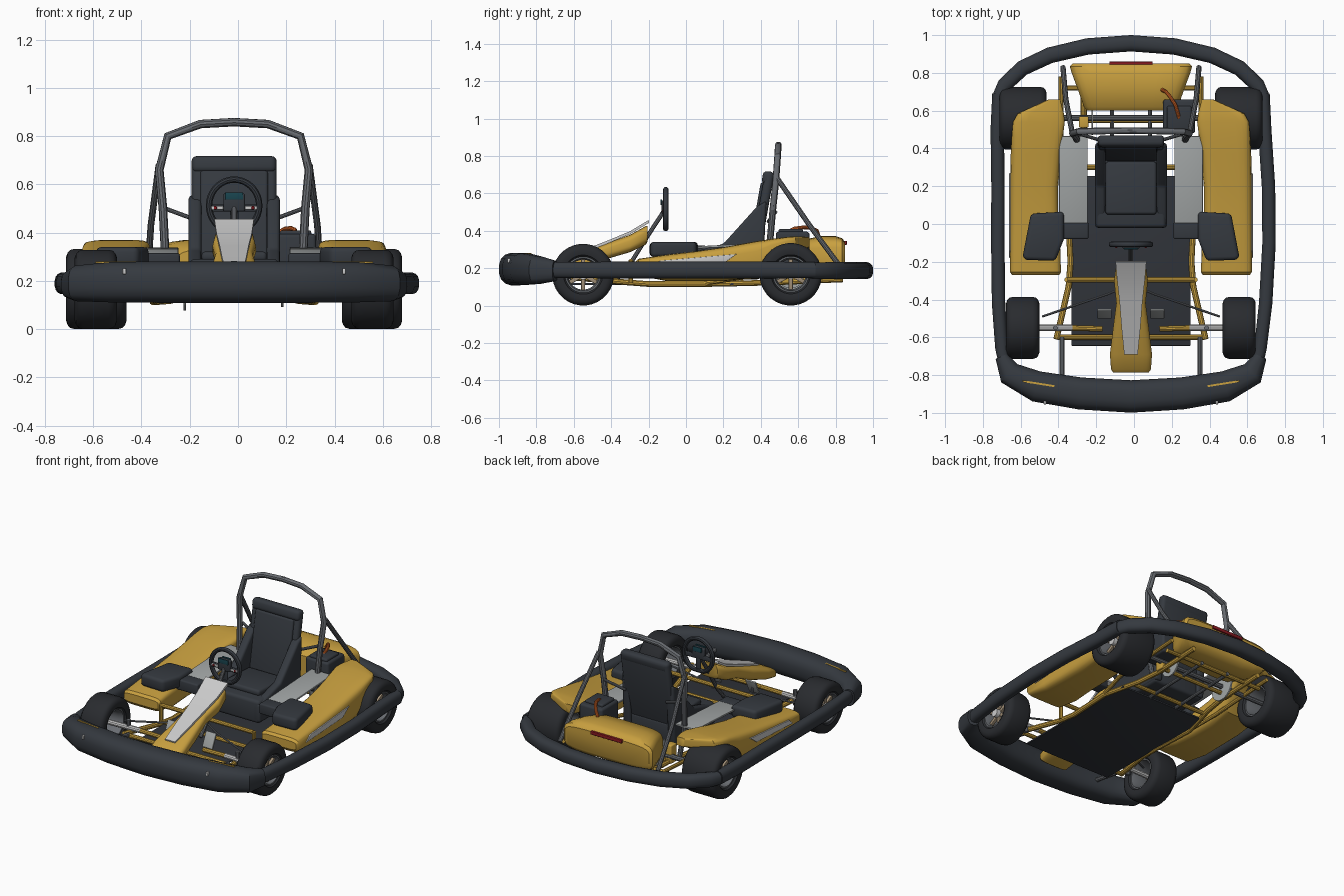
import bpy, bmesh
from math import sin, cos, pi, radians, copysign
from mathutils import Vector

if "Cube" in bpy.data.objects:
    bpy.data.objects.remove(bpy.data.objects["Cube"])

MATS = {}
COL = dict(yellow=(.58, .35, .05), dark=(.035, .041, .05), rubber=(.022, .024, .028),
           steel=(.14, .15, .165), light=(.62, .64, .62), panel=(.36, .38, .38), red=(.25, .01, .015),
           orange=(.65, .13, .02), screen=(.01, .06, .08), bronze=(.35, .27, .18), floor=(.03, .034, .042))

def finish(ob, mat, bevel=0):
    if mat not in MATS:
        MATS[mat] = bpy.data.materials.new(mat)
        MATS[mat].diffuse_color = (*COL[mat], 1)
    ob.data.materials.append(MATS[mat])
    if bevel:
        m = ob.modifiers.new("bevel", 'BEVEL')
        m.width, m.segments, m.limit_method = bevel, 3, 'ANGLE'
    return ob

def link(name, data):
    ob = bpy.data.objects.new(name, data)
    bpy.context.collection.objects.link(ob)
    return ob

def loft(name, rings, mat, bevel=0, cap=True):
    """Skin a list of closed point rings."""
    bm = bmesh.new()
    vs = [[bm.verts.new(p) for p in r] for r in rings]
    n = len(rings[0])
    for a, b in zip(vs, vs[1:]):
        for i in range(n):
            bm.faces.new((a[i], a[(i + 1) % n], b[(i + 1) % n], b[i]))
    if cap:
        bm.faces.new(vs[0])
        bm.faces.new(vs[-1])
    bmesh.ops.recalc_face_normals(bm, faces=bm.faces)
    me = bpy.data.meshes.new(name)
    bm.to_mesh(me)
    bm.free()
    return finish(link(name, me), mat, bevel)

def ring(c, u, v, p=2, n=16):
    """Superellipse ring around c spanned by half-axes u and v."""
    c, u, v = Vector(c), Vector(u), Vector(v)
    f = lambda t: copysign(abs(t) ** (2 / p), t)
    return [c + u * f(cos(2 * pi * (i + .5) / n)) + v * f(sin(2 * pi * (i + .5) / n)) for i in range(n)]

def sweep(name, st, mat, p=2.5):
    """Horizontal sweep through stations (x, y, z, half width, half height)."""
    rings = []
    for i, (x, y, z, w, h) in enumerate(st):
        a, b = st[max(i - 1, 0)], st[min(i + 1, len(st) - 1)]
        t = Vector((b[0] - a[0], b[1] - a[1], 0)).normalized()
        rings.append(ring((x, y, z), (-t.y * w, t.x * w, 0), (0, 0, h), p))
    return loft(name, rings, mat)

def box(name, size, loc, mat, bevel=.01, rot=(0, 0, 0)):
    x, y, z = (s / 2 for s in size)
    ob = loft(name, [[(-x, -y, k), (x, -y, k), (x, y, k), (-x, y, k)] for k in (-z, z)], mat, bevel)
    ob.location, ob.rotation_euler = loc, [radians(r) for r in rot]
    return ob

def prism(name, prof, x0, x1, mat, bevel=.01):
    return loft(name, [[(x, y, z) for y, z in prof] for x in (x0, x1)], mat, bevel)

def lathe(name, prof, c, mat, n=32, cap=False):
    """Revolve (x, radius) around an axis along x through c."""
    return loft(name, [ring((c[0] + x, c[1], c[2]), (0, r, 0), (0, 0, r), 2, n) for x, r in prof], mat, cap=cap)

def tube(name, pts, r, mat):
    cu = bpy.data.curves.new(name, 'CURVE')
    cu.dimensions, cu.bevel_depth, cu.bevel_resolution, cu.use_fill_caps = '3D', r, 3, True
    sp = cu.splines.new('POLY')
    sp.points.add(len(pts) - 1)
    for q, p in zip(sp.points, pts):
        q.co = (*p, 1)
    return finish(link(name, cu), mat)

def mirror_path(half):
    """Half path from the outer right end to the centre -> whole path."""
    return half + [(-p[0], *p[1:]) for p in half[-2::-1]]

# bumpers
sweep("front_bumper", mirror_path([(.685, -.70, .185, .035, .055), (.645, -.79, .19, .065, .075), (.5, -.86, .195, .083, .085),
      (.27, -.897, .195, .086, .087), (0, -.913, .195, .087, .088)]), 'dark', 2.6)
sweep("rear_bumper", mirror_path([(.70, .67, .187, .036, .043), (.67, .735, .187, .04, .045), (.575, .825, .187, .042, .046),
      (.43, .893, .187, .043, .046), (.23, .94, .187, .044, .046), (0, .957, .187, .044, .046)]), 'dark')

def wheel(tag, c, R, w, s):
    h, ri = w / 2, .1
    lathe(tag + "_tire", [(-h * .8, ri - .008), (-h * .95, ri + .005), (-h, R * .8), (-h + .006, R * .9), (-h + .016, R * .97), (-h + .035, R),
          (h - .035, R), (h - .016, R * .97), (h - .006, R * .9), (h, R * .8), (h * .95, ri + .005), (h * .8, ri - .008)], c, 'rubber')
    lathe(tag + "_rim", [(-h * .85, ri), (-h * .85, ri - .012), (-h * .5, ri - .02), (h * .5, ri - .02), (h * .85, ri - .012), (h * .85, ri)], c, 'steel')
    lathe(tag + "_hub", [(-.04, .026), (.04, .026)], (c[0] + s * h * .4, c[1], c[2]), 'light', 20, True)
    for k in range(6):
        a = k * 60
        t = radians(a)
        box(tag + "_spoke", (.02, .022, .08), (c[0] + s * h * .45, c[1] - .048 * sin(t), c[2] + .048 * cos(t)), 'bronze', .003, (a, 0, 0))

for s, side in ((1, "right"), (-1, "left")):
    sweep(side + "_side_rail", [(s * .655, -.80, .19, .03, .04), (s * .685, -.66, .19, .034, .044), (s * .707 + .006, -.42, .19, .036, .045),
          (s * .718 + .013, -.1, .19, .036, .045), (s * .716 + .012, .2, .19, .036, .045), (s * .708, .5, .19, .036, .045), (s * .70, .69, .19, .035, .044)], 'dark')
    wheel(side + "_front_wheel", (s * .573, -.55, .165), .165, .175, s)
    wheel(side + "_rear_wheel", (s * .571, .56, .167), .167, .25, s)

    # side pods with rear fender, stripe, pads and seat side panels
    pod = [(-.27, .38, .63, .18, .235), (-.255, .37, .64, .16, .25), (-.1, .375, .64, .13, .272), (.05, .385, .64, .13, .29), (.2, .385, .64, .13, .312),
           (.37, .37, .637, .15, .343), (.46, .36, .632, .24, .357), (.54, .35, .625, .29, .367), (.585, .355, .60, .3, .37), (.66, .375, .435, .31, .367)]
    loft(side + "_pod", [ring((s * (a + b) / 2, y, (c + d) / 2), ((b - a) / 2, 0, 0), (0, 0, (d - c) / 2), 5, 24)
         for y, a, b, c, d in pod], 'yellow')
    prism(side + "_pod_stripe", [(-.18, .205), (.2, .225), (.27, .275), (-.14, .24)], s * .63, s * .645, 'light', .002)
    loft(side + "_pod_pad", [[(s * x, y, z) for x, y in ((.355, .065), (.53, .055), (.575, -.18), (.55, -.19), (.40, -.195), (.355, -.08))]
         for z in (.26, .34)], 'dark', .02)
    box(side + "_seat_side_panel", (.15, .46, .012), (s * .305, .235, .32), 'panel', .003, (3, 0, 0))
    box(side + "_panel_box", (.16, .09, .07), (s * .305, -.035, .28), 'dark')

    # seat bolster
    prism(side + "_seat_bolster", [(-.02, .15), (-.02, .27), (.2, .33), (.38, .53), (.43, .56), (.41, .15)], s * .135, s * .19, 'dark', .015)

    # chassis rail, posts, steering gear
    tube(side + "_frame_rail", [(s * .395, -.61, .15), (s * .33, -.33, .125), (s * .32, -.2, .115), (s * .335, .1, .115), (s * .27, .35, .12),
         (s * .25, .5, .125), (s * .25, .84, .14)], .016, 'yellow')
    tube(side + "_frame_brace", [(s * .335, .1, .12), (s * .37, .3, .15), (s * .37, .78, .18)], .013, 'yellow')
    tube(side + "_front_post", [(s * .34, -.295, .12), (s * .34, -.295, .24)], .013, 'yellow')
    tube(side + "_front_beam", [(s * .15, -.555, .17), (s * .32, -.55, .17)], .015, 'yellow')
    tube(side + "_stub_axle", [(s * .31, -.55, .17), (s * .58, -.55, .165)], .017, 'light')
    tube(side + "_kingpin", [(s * .40, -.55, .12), (s * .40, -.55, .22)], .013, 'steel')
    tube(side + "_tie_rod", [(s * .03, -.33, .22), (s * .12, -.37, .2), (s * .47, -.49, .17)], .006, 'steel')
    tube(side + "_bumper_mount", [(s * .365, -.60, .15), (s * .365, -.84, .19)], .014, 'steel')
    box(side + "_pedal", (.075, .012, .1), (s * .14, -.475, .2), 'panel', .004, (-25, 0, 0))
    tube(side + "_pedal_arm", [(s * .14, -.46, .12), (s * .14, -.475, .2)], .007, 'steel')
    box(side + "_bumper_stripe", (.17, .01, .006), (s * .49, -.845, .278), 'yellow', 0, (0, 0, s * 9))
    box(side + "_headlight", (.014, .02, .025), (s * .455, -.945, .24), 'light', .004)
    box(side + "_rear_bracket", (.05, .06, .12), (s * .25, .54, .18), 'yellow', .006)

    # roll hoop foot and back stay
    tube(side + "_hoop_stay", [(s * .312, .488, .68), (s * .345, .66, .43), (s * .36, .83, .2)], .014, 'steel')
    tube(side + "_hoop_base", [(s * .285, .44, .33), (s * .26, .46, .13)], .016, 'steel')
    tube(side + "_seat_stay", [(s * .15, .44, .45), (s * .285, .48, .5)], .009, 'steel')

# roll hoop
tube("roll_hoop", mirror_path([(.285, .445, .30), (.295, .463, .5), (.31, .48, .66), (.275, .49, .80),
     (.14, .493, .85), (0, .494, .858)]), .018, 'steel')

# floor, cross members, axle
box("floor_tray", (.63, .9, .012), (0, -.195, .115), 'floor', .003)
for i, (y, z, hw) in enumerate(((-.295, .235, .335), (-.295, .125, .33), (.3, .125, .28), (.55, .13, .26), (.72, .14, .36), (-.6, .145, .38))):
    tube("cross_member_%d" % i, [(-hw, y, z), (hw, y, z)], .014, 'yellow')
for x in (-.1, .1):
    tube("rear_strut", [(x, .25, .12), (x, .74, .14)], .011, 'steel')
tube("rear_axle", [(-.6, .56, .167), (.6, .56, .167)], .016, 'steel')
lathe("brake_disc", [(-.005, .09), (.005, .09)], (-.205, .56, .167), 'panel', 28, True)
lathe("drive_sprocket", [(-.005, .075), (.005, .075)], (.2, .56, .167), 'panel', 28, True)

# seat
box("seat_base", (.37, .42, .15), (0, .19, .215), 'dark', .02)
box("seat_cushion", (.27, .28, .04), (0, .19, .295), 'dark', .015, (-3, 0, 0))
box("seat_back", (.352, .05, .50), (0, .405, .47), 'dark', .02, (-10, 0, 0))
box("seat_back_pad", (.28, .03, .40), (0, .38, .46), 'dark', .012, (-10, 0, 0))
box("headrest_roll", (.35, .06, .07), (0, .438, .682), 'dark', .022, (-10, 0, 0))

# nose fairing and blank plate
nose = [(-.205, .07, .345, .425), (-.215, .078, .325, .425), (-.3, .09, .285, .378), (-.42, .078, .25, .335),
        (-.55, .095, .19, .285), (-.69, .112, .145, .232), (-.77, .106, .13, .195), (-.785, .095, .14, .18)]
loft("nose_fairing", [ring((0, y, (a + b) / 2), (w, 0, 0), (0, 0, (b - a) / 2), 3.5, 24) for y, w, a, b in nose], 'yellow')
loft("nose_plate", [[(-w, y, z), (w, y, z), (w, y + .004, z - .014), (-w, y + .004, z - .014)] for y, z, w in
     ((-.2, .457, .082), (-.3, .397, .073), (-.42, .347, .06), (-.55, .297, .05), (-.69, .242, .036))], 'light')

# steering
loft("steering_wheel_rim", [ring((.104 * cos(a), -.108, .512 + .108 * max(sin(a), -.93)), (.014 * cos(a), 0, .014 * sin(a)), (0, .015, 0), 2, 10)
     for a in (2 * pi * k / 36 for k in range(37))], 'dark', cap=False)
box("steering_spoke", (.2, .014, .03), (0, -.108, .502), 'dark', .005)
box("steering_lower_spoke", (.035, .014, .1), (0, -.108, .46), 'dark', .005)
box("steering_hub", (.09, .03, .075), (0, -.115, .525), 'dark', .008)
box("steering_display", (.075, .008, .03), (0, -.132, .552), 'screen', .002)
box("steering_display_back", (.06, .008, .03), (0, -.098, .552), 'screen', .002)
for s in (1, -1):
    box("steering_button_bar", (.05, .01, .014), (s * .07, -.117, .503), 'light', .003)
    box("steering_button", (.012, .01, .014), (s * .078, -.121, .503), 'red', .003)
tube("steering_column", [(0, -.115, .51), (0, -.2, .38), (0, -.3, .22), (0, -.37, .14)], .012, 'steel')

# rear cover, tail light
cover = [(.6, .235, .19, .33), (.62, .25, .165, .35), (.72, .285, .15, .372), (.8, .315, .155, .372), (.835, .325, .175, .36), (.85, .31, .2, .34)]
loft("rear_cover", [ring((0, y, (a + b) / 2), (w, 0, 0), (0, 0, (b - a) / 2), 5, 24) for y, w, a, b in cover], 'yellow')
box("tail_light", (.23, .02, .022), (0, .85, .335), 'red', .003)

# engine with hose
box("engine_block", (.17, .18, .22), (.255, .57, .285), 'dark', .015)
box("engine_cap", (.13, .13, .03), (.255, .56, .395), 'dark', .01)
tube("engine_hose", [(.165, .71, .37), (.185, .70, .40), (.21, .67, .415), (.235, .63, .418), (.25, .58, .412), (.258, .53, .385)], .01, 'orange')

# centre the model, bake curves and bevels, shade
for ob in bpy.context.collection.objects:
    ob.location.x -= .016
    ob.select_set(True)
bpy.context.view_layer.objects.active = bpy.context.collection.objects[0]
bpy.ops.object.convert(target='MESH')
bpy.ops.object.shade_smooth_by_angle(angle=radians(35))

for m in bpy.data.materials:
    if m.users and not m.is_grease_pencil:
        m.use_nodes = True
        m.node_tree.nodes["Principled BSDF"].inputs["Base Color"].default_value = m.diffuse_color
